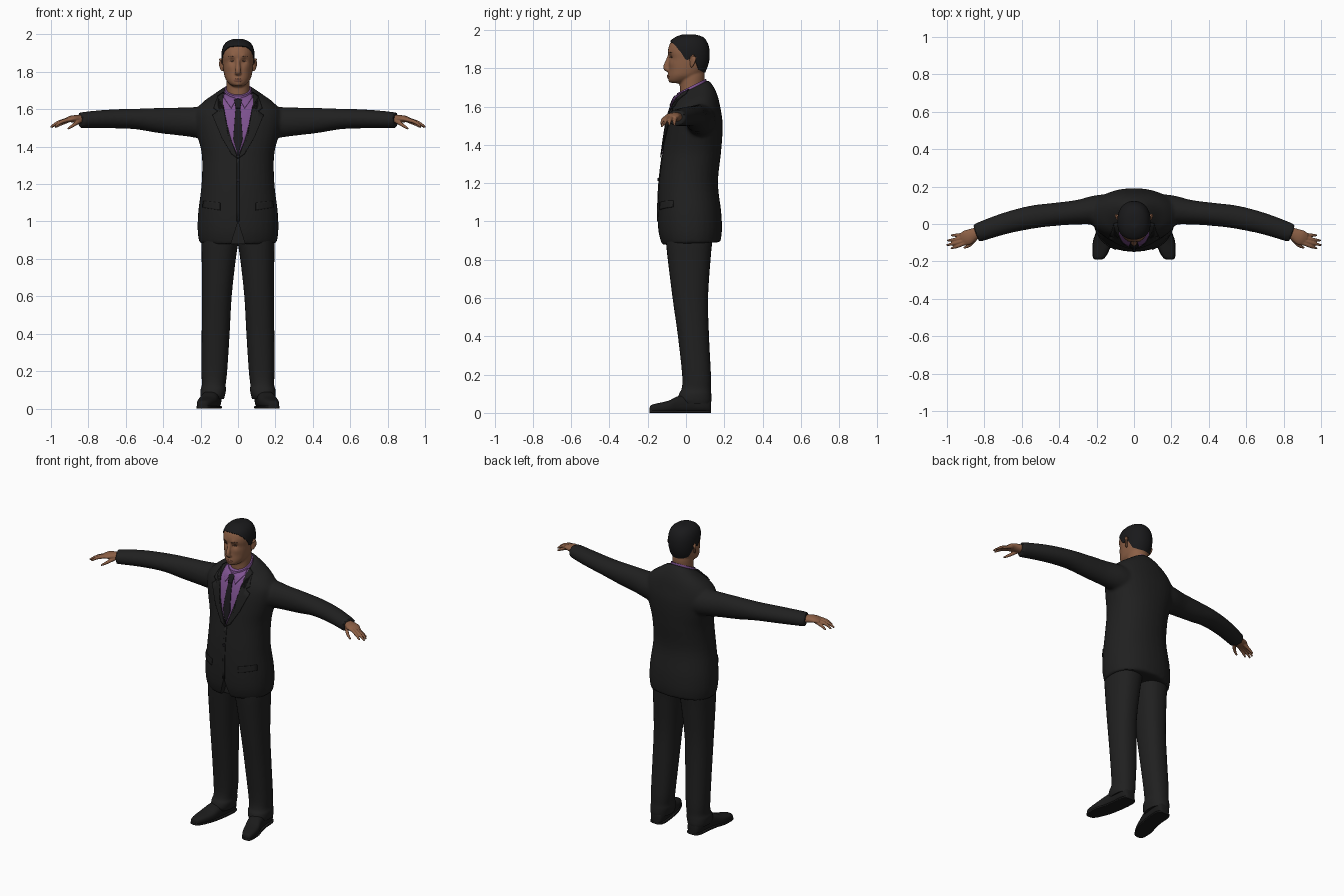
import bpy, bmesh, math
from mathutils import Vector
from mathutils.bvhtree import BVHTree

if "Cube" in bpy.data.objects:
    bpy.data.objects.remove(bpy.data.objects["Cube"])
made = []
UP = Vector((0, 0, 1))


def material(name, *rgb):
    m = bpy.data.materials.new(name)
    m.use_nodes = True
    m.diffuse_color = (*rgb, 1)
    m.node_tree.nodes["Principled BSDF"].inputs["Base Color"].default_value = (*rgb, 1)
    return m


suit = material("charcoal suit", .0145, .0145, .0145)
skin = material("brown skin", .26, .115, .06)
lip = material("lip brown", .2, .08, .05)
purple = material("purple shirt", .21, .085, .28)
tie_black = material("tie black", .012, .011, .014)
hair_black = material("hair black", .01, .01, .011)
leather = material("shoe black", .011, .011, .011)
eye_dark = material("eye brown", .06, .03, .02)


def spline(rows, k=4):
    """Smoothly resample a list of number rows."""
    out = []
    for i in range(len(rows) - 1):
        near = rows[max(i - 1, 0)], rows[i], rows[i + 1], rows[min(i + 2, len(rows) - 1)]
        for t in (j / k for j in range(k)):
            out.append([.5 * (2*b + (c-a)*t + (2*a - 5*b + 4*c - d)*t*t + (3*b - a - 3*c + d)*t**3)
                        for a, b, c, d in zip(*near)])
    return out + [rows[-1]]


def ring(c, u, v, p=2, n=32):
    def bend(w):
        return math.copysign(abs(w) ** (2 / p), w)
    turns = [math.tau * i / n for i in range(n)]
    return [c + u * bend(math.cos(a)) + v * bend(math.sin(a)) for a in turns]


def loft(bm, rings, caps=True):
    loops = [[bm.verts.new(p) for p in r] for r in rings]
    n = len(loops[0])
    for a, b in zip(loops, loops[1:]):
        for i in range(n):
            bm.faces.new((a[i], a[(i+1) % n], b[(i+1) % n], b[i]))
    if caps:
        bm.faces.new(loops[0][::-1])
        bm.faces.new(loops[-1])


def column(bm, rows, p=2.2):
    """Rows: z, front y, back y, centre x, half width, tilt."""
    loft(bm, [ring(Vector((cx, (f+b)/2, z)), Vector((w, 0, 0)),
                   Vector((0, (b-f)/2, tilt*(b-f)/2)), p)
              for z, f, b, cx, w, tilt in spline(rows)])


def tube(bm, rows, side=1):
    """Rows: x, y, z, half width, half height."""
    rows = spline(rows)
    pts = [Vector((r[0] * side, r[1], r[2])) for r in rows]
    rings = []
    for i, r in enumerate(rows):
        t = (pts[min(i+1, len(pts)-1)] - pts[max(i-1, 0)]).normalized()
        across = t.cross(UP).normalized()
        rings.append(ring(pts[i], across * r[3], across.cross(t) * r[4], 2, 20))
    loft(bm, rings)


def apply_all(ob):
    bpy.context.view_layer.objects.active = ob
    for m in list(ob.modifiers):
        bpy.ops.object.modifier_apply(modifier=m.name)


def finish(name, bm, mat, fuse=0, smooth=4, recalc=True):
    if recalc:
        bmesh.ops.recalc_face_normals(bm, faces=bm.faces[:])
    me = bpy.data.meshes.new(name)
    bm.to_mesh(me)
    bm.free()
    me.materials.append(mat)
    ob = bpy.data.objects.new(name, me)
    bpy.context.collection.objects.link(ob)
    made.append(ob)
    if fuse:
        m = ob.modifiers.new("fuse", "REMESH")
        m.mode, m.voxel_size = "VOXEL", fuse
        m = ob.modifiers.new("relax", "SMOOTH")
        m.iterations = smooth
        apply_all(ob)
    return ob


def surface(ob):
    return BVHTree.FromPolygons([v.co for v in ob.data.vertices],
                                [p.vertices[:] for p in ob.data.polygons])


def plate(name, outline, mat, tree, lift, mirror=True, thick=.005):
    """Thin sheet with an (x, z) outline, laid on the front of a surface."""
    bm = bmesh.new()
    face = bm.faces.new([bm.verts.new((x, -.3, z)) for x, z in outline])
    face.normal_update()
    if face.normal.y > 0:
        face.normal_flip()
    bmesh.ops.triangulate(bm, faces=[face], ngon_method="EAR_CLIP")
    bmesh.ops.subdivide_edges(bm, edges=bm.edges[:], cuts=6, use_grid_fill=True)
    for v in bm.verts:
        hit = tree.ray_cast(v.co, Vector((0, 1, 0)))[0]
        if hit is None or hit.y > .06:
            hit = tree.find_nearest(Vector((v.co.x, -.02, v.co.z)))[0]
        v.co = hit - Vector((0, lift, 0))
    ob = finish(name, bm, mat, recalc=False)
    if mirror:
        ob.modifiers.new("mirror", "MIRROR")
    m = ob.modifiers.new("thickness", "SOLIDIFY")
    m.thickness, m.offset = thick, 0


# Jacket: torso and sleeves fused into one surface
bm = bmesh.new()
column(bm, [(.885, -.128, .18, 0, .207, .04), (.95, -.144, .188, 0, .216, .03),
            (1.05, -.148, .184, 0, .213, 0), (1.2, -.142, .167, 0, .195, 0),
            (1.35, -.124, .182, 0, .193, 0), (1.45, -.11, .19, 0, .215, 0),
            (1.53, -.096, .19, 0, .232, 0), (1.59, -.08, .18, 0, .228, .02),
            (1.64, -.066, .165, 0, .185, .15), (1.672, -.06, .142, 0, .13, .35),
            (1.695, -.055, .118, 0, .086, .5)])
for s in (1, -1):
    tube(bm, [(.06, .08, 1.515, .085, .085), (.19, .076, 1.528, .08, .084),
              (.3, .063, 1.534, .066, .076), (.42, .052, 1.54, .062, .068),
              (.55, .036, 1.548, .062, .055), (.7, 0, 1.548, .057, .05),
              (.845, -.05, 1.541, .051, .043)], s)
jacket = finish("jacket", bm, suit, .01, 5)

# Open notch below the jacket front
bm = bmesh.new()
loft(bm, [[Vector((x, y, z)) for x, z in ((0, 1), (-.05, .84), (.05, .84))] for y in (-.3, -.095)])
cutter = finish("notch_cutter", bm, suit)
cutter.hide_render = True
cut = jacket.modifiers.new("notch", "BOOLEAN")
cut.operation, cut.object = "DIFFERENCE", cutter
apply_all(jacket)
made.remove(cutter)
bpy.data.objects.remove(cutter)
chest = surface(jacket)

# Shirt front, tie, lapels, pockets and button
plate("shirt_front", [(0, 1.35), (.04, 1.44), (.07, 1.54), (.088, 1.62), (.082, 1.685),
                      (.05, 1.672), (0, 1.658)], purple, chest, .003)
plate("shirt_collar_wings", [(.008, 1.655), (.036, 1.605), (.075, 1.66), (.07, 1.685), (.04, 1.67)],
      purple, chest, .008)
plate("tie_blade", [(0, 1.62), (.012, 1.62), (.026, 1.44), (0, 1.35)], tie_black, chest, .007)
plate("tie_knot", [(0, 1.656), (.021, 1.65), (.012, 1.605), (0, 1.605)], tie_black, chest, .011)
plate("lapels", [(0, 1.335), (.035, 1.43), (.064, 1.54), (.08, 1.62), (.078, 1.69), (.108, 1.67),
                 (.13, 1.605), (.108, 1.59), (.137, 1.568), (.088, 1.45), (.035, 1.36)],
      suit, chest, .007)
plate("pocket_flaps", [(.095, 1.1), (.185, 1.11), (.188, 1.075), (.095, 1.06)], suit, chest, .003)
plate("front_edge", [(-.007, 1.0), (.007, 1.0), (.007, 1.34), (-.007, 1.34)], suit, chest, .001, False)
plate("button", [(.009 * math.cos(a), 1.22 + .009 * math.sin(a)) for a in
                 (math.tau * i / 10 for i in range(10))], tie_black, chest, .006, False)

# Shirt collar round the neck
bm = bmesh.new()
column(bm, [(1.66, -.05, .11, 0, .08, .5), (1.685, -.05, .108, 0, .076, .5),
            (1.708, -.046, .105, 0, .07, .5)], 2)
finish("shirt_collar", bm, purple)

# Head and neck
bm = bmesh.new()
column(bm, [(1.63, -.03, .09, 0, .062, 0), (1.7, -.032, .092, 0, .061, 0),
            (1.76, -.035, .098, 0, .063, 0), (1.82, -.03, .09, 0, .06, 0)], 2)
column(bm, [(1.722, -.08, -.02, 0, .025, -.1), (1.735, -.09, .03, 0, .046, 0),
            (1.76, -.092, .075, 0, .066, 0), (1.79, -.09, .1, 0, .075, 0),
            (1.82, -.089, .112, 0, .08, 0), (1.85, -.088, .118, 0, .083, 0),
            (1.88, -.094, .119, 0, .085, 0), (1.91, -.091, .116, 0, .083, 0),
            (1.94, -.077, .104, 0, .073, 0), (1.96, -.05, .085, 0, .053, 0),
            (1.971, -.02, .05, 0, .025, 0)])
tube(bm, [(0, -.082, 1.875, .01, .01), (0, -.094, 1.84, .011, .012), (0, -.104, 1.807, .015, .015),
          (0, -.098, 1.793, .017, .012), (0, -.086, 1.787, .014, .008)])
head = finish("head", bm, skin, .005, 3)
# Sculpted sockets, brows, cheeks, lips and chin: x, z, radius, push
for x, z, r, push in ((.034, 1.86, .015, .008), (.03, 1.884, .014, -.004), (.045, 1.825, .02, -.003),
                      (0, 1.757, .017, -.006), (0, 1.742, .012, .003), (0, 1.729, .014, -.004)):
    for v in head.data.vertices:
        if v.co.y < -.03:
            d = (abs(v.co.x) - x) ** 2 + (v.co.z - z) ** 2
            v.co.y += push * math.exp(-d / (r * r))
face = surface(head)
plate("eyes", [(.02, 1.857), (.033, 1.862), (.047, 1.857), (.033, 1.853)], eye_dark, face, .001, thick=.002)
plate("eyebrows", [(.016, 1.879), (.036, 1.886), (.056, 1.88), (.036, 1.882)], eye_dark, face, .001, thick=.002)
plate("lips", [(0, 1.763), (.01, 1.764), (.027, 1.755), (.012, 1.747), (0, 1.746)], lip, face, .001, thick=.002)

# Ears
bm = bmesh.new()
for s in (1, -1):
    tube(bm, [(.08, .028, 1.805, .004, .004), (.084, .03, 1.815, .007, .012),
              (.088, .034, 1.84, .008, .02), (.09, .037, 1.86, .008, .018), (.088, .036, 1.872, .003, .006)], s)
finish("ears", bm, skin, .003, 2)

# Hair: cap wrapped on the skull above a hairline of (azimuth, elevation)
hairline = [(0, 44), (30, 42), (48, 35), (68, 19), (82, -4), (92, -4), (100, 2),
            (114, -8), (130, -34), (155, -39), (180, -39)]


def edge_angle(az):
    for (a, e), (b, f) in zip(hairline, hairline[1:]):
        if az <= b:
            return e + (f - e) * (az - a) / (b - a)
    return hairline[-1][1]


bm = bmesh.new()
centre, steps, rows = Vector((0, .01, 1.85)), 72, []
for k in range(17):
    row = []
    for i in range(steps):
        az = 360 * i / steps
        low = edge_angle(min(az, 360 - az))
        el = math.radians(low + (89.5 - low) * max(k - 1, 0) / 15)
        a = math.radians(az)
        d = Vector((math.sin(a) * math.cos(el), -math.cos(a) * math.cos(el), math.sin(el)))
        hit = face.ray_cast(centre, d)[0]
        row.append(hit + d * (.005 if k else -.003))
    rows.append(row)
loft(bm, rows)
finish("hair", bm, hair_black)

for s, side in ((1, "left"), (-1, "right")):
    # Hand: palm, four fingers and thumb
    bm = bmesh.new()
    tube(bm, [(.79, -.03, 1.542, .028, .024), (.85, -.052, 1.546, .032, .023),
              (.89, -.072, 1.548, .041, .018), (.92, -.084, 1.541, .034, .011)], s)
    for base, mid, tip in (((.9, -.1, 1.545), (.945, -.119, 1.532), (.978, -.13, 1.508)),
                           ((.9, -.086, 1.547), (.96, -.104, 1.53), (1.002, -.113, 1.504)),
                           ((.9, -.07, 1.546), (.962, -.084, 1.527), (.998, -.088, 1.503)),
                           ((.895, -.055, 1.544), (.945, -.06, 1.523), (.978, -.06, 1.503)),
                           ((.845, -.075, 1.538), (.877, -.112, 1.517), (.91, -.128, 1.495))):
        tube(bm, [(*base, .011, .011), (*mid, .0095, .0095), (*tip, .005, .005)], s)
    finish(side + "_hand", bm, skin, .0035, 2)

    # Trouser leg
    bm = bmesh.new()
    column(bm, [(z, f, b, s * (i + o) / 2, (o - i) / 2, 0) for z, f, b, i, o in (
        (1.0, -.11, .15, -.01, .185), (.9, -.105, .138, -.003, .195), (.8, -.095, .128, .012, .194),
        (.6, -.07, .115, .034, .192), (.4, -.042, .12, .045, .194), (.2, -.02, .13, .058, .195),
        (.13, -.022, .13, .066, .193), (.1, -.036, .132, .064, .2), (.07, -.042, .133, .07, .2),
        (.05, -.03, .13, .075, .195))], 2.3)
    finish(side + "_trouser_leg", bm, suit)

    # Shoe stations: y, centre x, half width, height
    shape = [(-.19, .19, .012, .026), (-.182, .188, .027, .04), (-.15, .18, .04, .05),
             (-.09, .166, .05, .064), (-.04, .152, .048, .088), (.03, .14, .047, .098),
             (.09, .136, .047, .09), (.122, .134, .037, .08), (.131, .133, .022, .06)]
    for part, grow, top in (("_shoe", 0, 1), ("_sole", .003, .014)):
        bm = bmesh.new()
        rings = []
        for y, cx, w, h in spline(shape):
            h = h if top == 1 else top
            rings.append(ring(Vector((s * cx, y * (1 + grow), h / 2)), Vector((w + grow, 0, 0)),
                              Vector((0, 0, h / 2)), 2.6 if top == 1 else 6))
        loft(bm, rings)
        finish(side + part, bm, leather)

# Smooth shading with sharp edges kept
bpy.ops.object.select_all(action="DESELECT")
for ob in made:
    ob.select_set(True)
bpy.context.view_layer.objects.active = jacket
bpy.ops.object.shade_smooth_by_angle(angle=math.radians(40))
